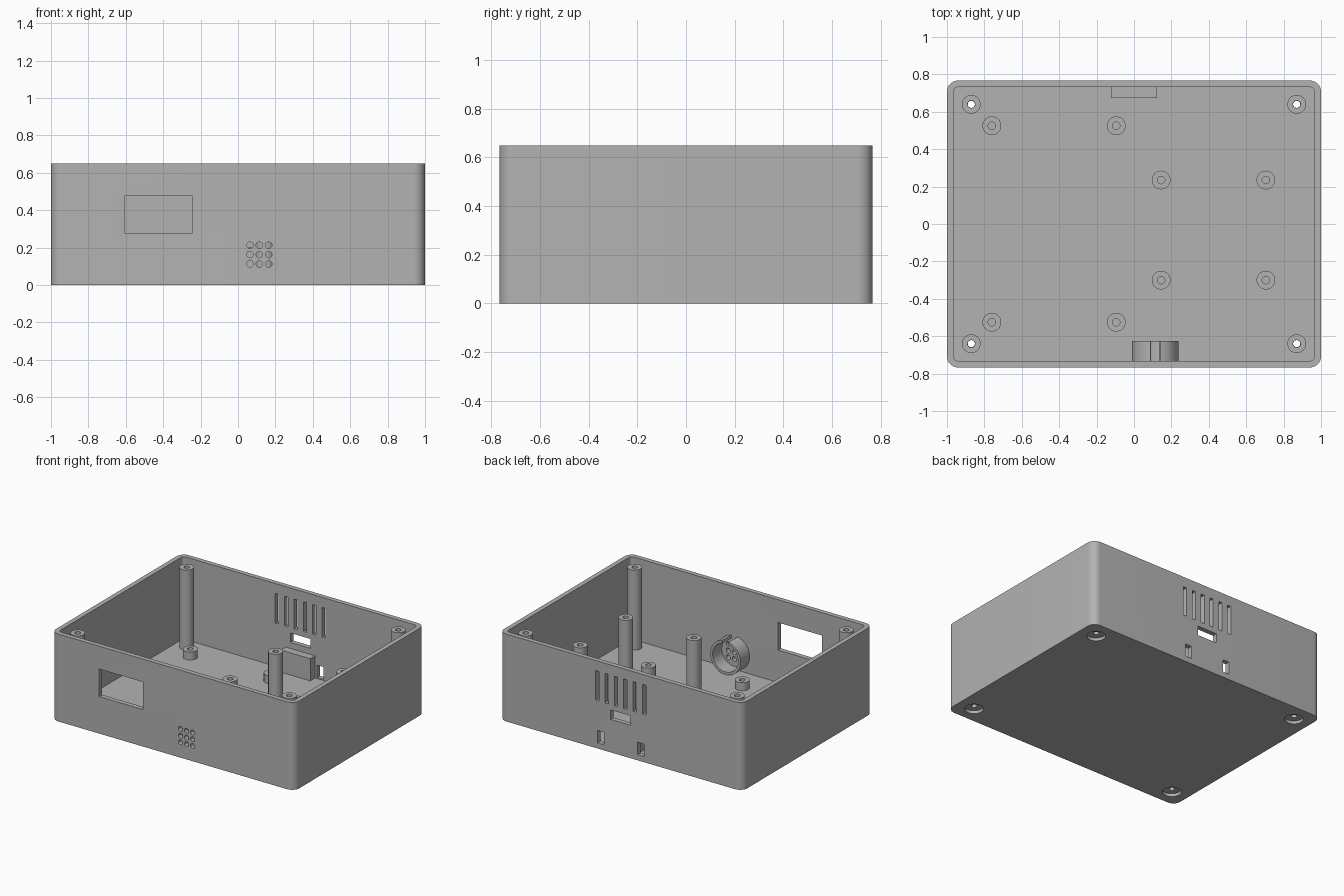
import bpy, bmesh, math
from mathutils import Matrix, Vector

cube = bpy.data.objects.get("Cube")
if cube:
    bpy.data.objects.remove(cube, do_unlink=True)

# Overall sizes
HX, HY, H = 1.0, 0.767, 0.65
WALL, FLOOR = 0.035, 0.035
IN_Y = HY - WALL

grey = bpy.data.materials.new("plain grey")
grey.use_nodes = True
grey.diffuse_color = (0.45, 0.45, 0.45, 1)
grey.node_tree.nodes["Principled BSDF"].inputs["Base Color"].default_value = grey.diffuse_color


def finish(bm, name):
    bmesh.ops.recalc_face_normals(bm, faces=bm.faces)
    mesh = bpy.data.meshes.new(name)
    bm.to_mesh(mesh)
    bm.free()
    mesh.materials.append(grey)
    obj = bpy.data.objects.new(name, mesh)
    bpy.context.collection.objects.link(obj)
    return obj


def activate(obj):
    bpy.ops.object.select_all(action='DESELECT')
    obj.select_set(True)
    bpy.context.view_layer.objects.active = obj


def smooth(obj):
    activate(obj)
    bpy.ops.object.shade_smooth_by_angle(angle=math.radians(30))


def extrude_outline(bm, points, offset):
    face = bm.faces.new([bm.verts.new(p) for p in points])
    new = bmesh.ops.extrude_face_region(bm, geom=[face])["geom"]
    moved = [g for g in new if isinstance(g, bmesh.types.BMVert)]
    bmesh.ops.translate(bm, verts=moved, vec=offset)


def rounded_prism(hx, hy, r, z0, z1, name, steps=10):
    pts = []
    for q, (sx, sy) in enumerate([(1, 1), (-1, 1), (-1, -1), (1, -1)]):
        for i in range(steps + 1):
            a = (q + i / steps) * math.pi / 2
            pts.append((sx * (hx - r) + r * math.cos(a), sy * (hy - r) + r * math.sin(a), z0))
    bm = bmesh.new()
    extrude_outline(bm, pts, (0, 0, z1 - z0))
    return finish(bm, name)


def add_box(bm, x0, x1, y0, y1, z0, z1):
    centre = Vector((x0 + x1, y0 + y1, z0 + z1)) / 2
    size = Matrix.Diagonal((x1 - x0, y1 - y0, z1 - z0, 1))
    bmesh.ops.create_cube(bm, size=1, matrix=Matrix.Translation(centre) @ size)


def add_lathe(bm, profile, x, y, closed, steps=32):
    verts = [bm.verts.new((x + r, y, z)) for r, z in profile]
    pairs = list(zip(verts, verts[1:] + verts[:1]))
    edges = [bm.edges.new(p) for p in (pairs if closed else pairs[:-1])]
    bmesh.ops.spin(bm, geom=verts + edges, cent=(x, y, 0), axis=(0, 0, 1),
                   angle=2 * math.pi, steps=steps)
    bmesh.ops.remove_doubles(bm, verts=bm.verts, dist=1e-4)


def cut(obj, cutter):
    cutter.hide_render = True
    mod = obj.modifiers.new("cut", 'BOOLEAN')
    mod.operation, mod.solver, mod.object = 'DIFFERENCE', 'EXACT', cutter
    activate(obj)
    bpy.ops.object.modifier_apply(modifier=mod.name)
    bpy.data.objects.remove(cutter, do_unlink=True)


# Open tray
shell = rounded_prism(HX, HY, 0.06, 0, H, "case_shell")
cut(shell, rounded_prism(HX - WALL, IN_Y, 0.025, FLOOR, H + 0.1, "cavity_cutter"))

corners = [(sx * 0.87, sy * 0.64) for sx in (-1, 1) for sy in (-1, 1)]
holes = bmesh.new()

# Countersunk screw holes under the corners
for x, y in corners:
    add_lathe(holes, [(0, -0.05), (0.064, -0.05), (0.064, 0.022),
                      (0.019, 0.022), (0.019, 0.1), (0, 0.1)], x, y, False)

# Front display window and speaker holes
add_box(holes, -0.605, -0.245, -HY - 0.05, -IN_Y + 0.05, 0.275, 0.48)
SPK_X, SPK_Z = 0.114, 0.163
for i in (-1, 0, 1):
    for k in (-1, 0, 1):
        place = Matrix.Translation((SPK_X + i * 0.05, -HY, SPK_Z + k * 0.05))
        bmesh.ops.create_cone(holes, cap_ends=True, segments=20, radius1=0.0175, radius2=0.0175,
                              depth=0.12, matrix=place @ Matrix.Rotation(math.pi / 2, 4, 'X'))

# Back vents, connector slot and two cable openings
for i in range(6):
    x = (i - 2.5) * 0.0775
    add_box(holes, x - 0.014, x + 0.014, IN_Y - 0.03, HY + 0.05, 0.355, 0.575)
add_box(holes, -0.082, 0.082, IN_Y - 0.03, HY + 0.05, 0.245, 0.315)
for x in (-0.165, 0.165):
    add_box(holes, x - 0.027, x + 0.027, IN_Y - 0.03, HY + 0.05, 0.042, 0.135)

cut(shell, finish(holes, "hole_cutter"))
smooth(shell)

# Hollow posts: tall corners, low and medium board mounts
groups = [
    ("corner_post", 0.63, corners),
    ("low_mount", 0.095, [(x, y) for x in (-0.76, -0.095) for y in (-0.525, 0.525)]),
    ("board_mount", 0.43, [(x, y) for x in (0.145, 0.705) for y in (-0.3, 0.235)]),
]
for name, top, spots in groups:
    for n, (x, y) in enumerate(spots, 1):
        bm = bmesh.new()
        z0 = FLOOR - 0.003
        add_lathe(bm, [(0.02, z0), (0.05, z0), (0.05, top), (0.02, top)], x, y, True)
        smooth(finish(bm, f"{name}_{n}"))

# Split ring holding the speaker
R_OUT, R_IN, GAP, STEPS = 0.125, 0.105, 0.21, 44
arc = [math.pi / 2 + GAP + i / STEPS * 2 * (math.pi - GAP) for i in range(STEPS + 1)]
outline = [(r * math.cos(a) + SPK_X, -IN_Y - 0.003, r * math.sin(a) + SPK_Z)
           for r, angles in ((R_OUT, arc), (R_IN, arc[::-1])) for a in angles]
bm = bmesh.new()
extrude_outline(bm, outline, (0, 0.11, 0))
smooth(finish(bm, "speaker_ring"))

# Support block against the back wall
bm = bmesh.new()
add_box(bm, -0.122, 0.122, 0.675, IN_Y + 0.003, FLOOR - 0.003, 0.2)
finish(bm, "back_block")
